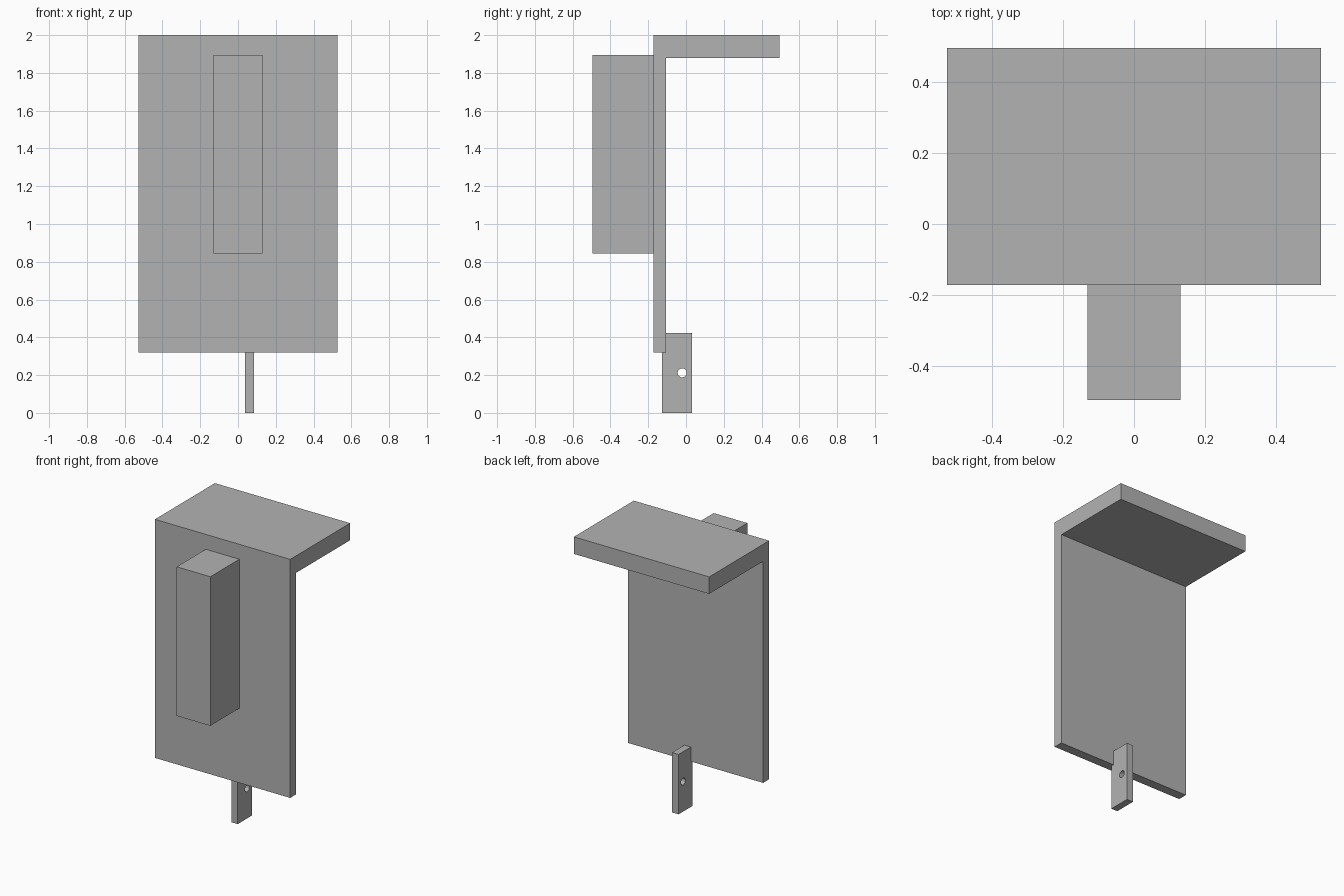
import bpy
import bmesh
from math import cos, sin, tau

default = bpy.data.objects.get("Cube")
if default:
    bpy.data.objects.remove(default, do_unlink=True)

grey = bpy.data.materials.new("mid grey")
grey.use_nodes = True
colour = (0.45, 0.45, 0.45, 1)
grey.diffuse_color = colour
grey.node_tree.nodes["Principled BSDF"].inputs["Base Color"].default_value = colour


def side_extrude(name, outline, x0, x1, holes=()):
    """Extrude a side profile of (y, z) points, with optional holes, from x0 to x1."""
    bm = bmesh.new()
    edges = []
    for loop in (outline, *holes):
        verts = [bm.verts.new((x0, y, z)) for y, z in loop]
        edges += [bm.edges.new((v, verts[i - 1])) for i, v in enumerate(verts)]
    if holes:
        bmesh.ops.triangle_fill(bm, edges=edges, use_beauty=True)
    else:
        bm.faces.new(verts)
    side = bmesh.ops.extrude_face_region(bm, geom=bm.faces[:], use_keep_orig=True)
    moved = [g for g in side["geom"] if isinstance(g, bmesh.types.BMVert)]
    bmesh.ops.translate(bm, verts=moved, vec=(x1 - x0, 0, 0))
    bmesh.ops.recalc_face_normals(bm, faces=bm.faces[:])
    mesh = bpy.data.meshes.new(name)
    bm.to_mesh(mesh)
    bm.free()
    mesh.materials.append(grey)
    obj = bpy.data.objects.new(name, mesh)
    bpy.context.collection.objects.link(obj)
    return obj


def rect(y0, y1, z0, z1):
    return [(y0, z0), (y1, z0), (y1, z1), (y0, z1)]


# Upright panel and top shelf as one L-shaped profile
front, back = -0.172, -0.105
side_extrude("panel_and_shelf",
             [(front, 0.32), (back, 0.32), (back, 1.88),
              (0.495, 1.88), (0.495, 2), (front, 2)], -0.527, 0.527)

# Tall block on the front of the panel
side_extrude("front_block", rect(-0.495, front, 0.845, 1.895), -0.131, 0.131)

# Mounting tab with a round through hole
hole = [(-0.02 + 0.024 * cos(tau * i / 32), 0.212 + 0.024 * sin(tau * i / 32))
        for i in range(32)]
side_extrude("mounting_tab", rect(-0.126, 0.032, 0, 0.422), 0.036, 0.086, [hole])
